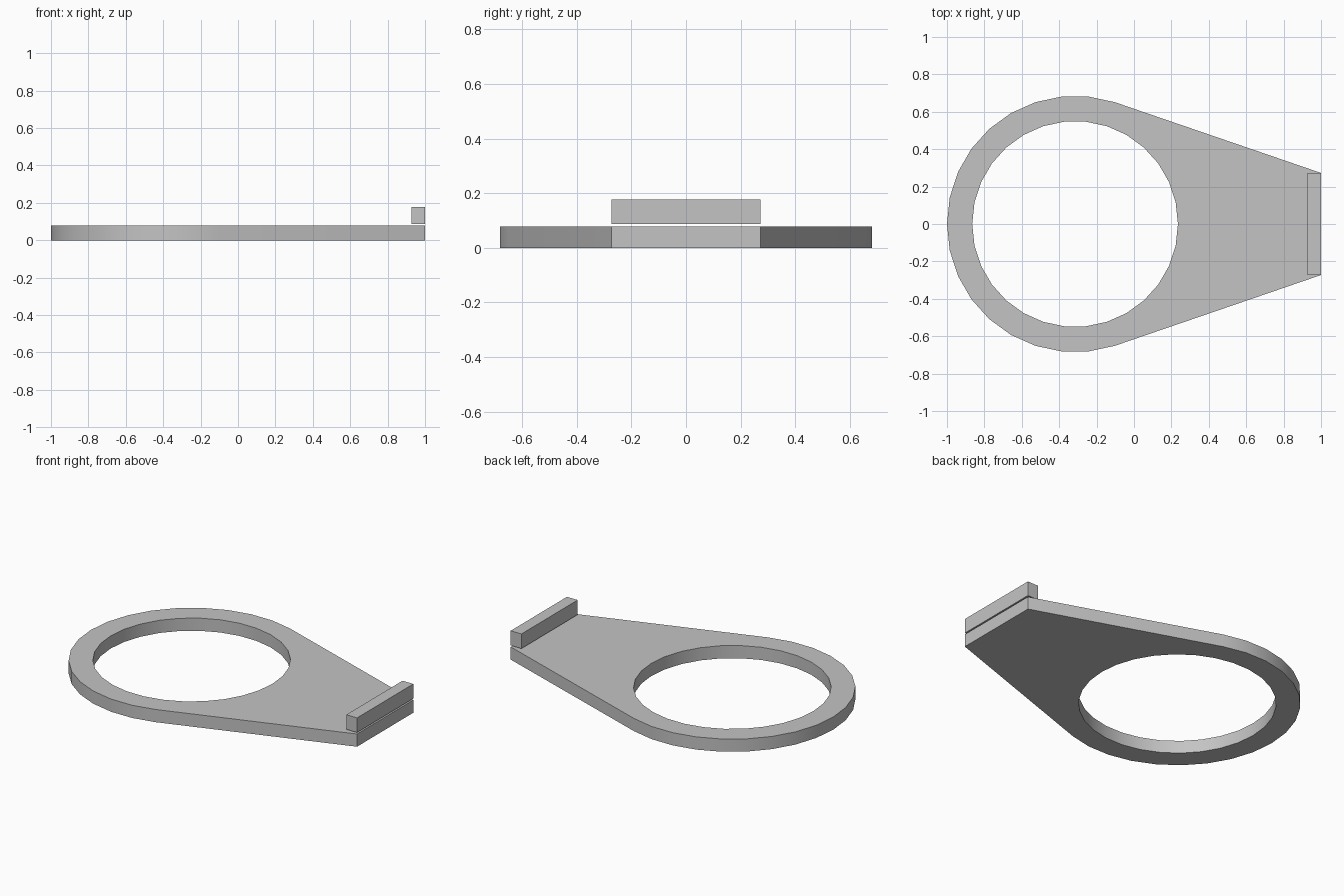
import bpy, bmesh, math

cube = bpy.data.objects.get("Cube")
if cube:
    bpy.data.objects.remove(cube, do_unlink=True)

SIDES = 30
CENTRE_X = -0.315
OUTER_R, INNER_R = 0.685, 0.55
END_X, END_HALF = 1.0, 0.273
PLATE_TOP = 0.078
BAR_BOTTOM, BAR_TOP, BAR_DEPTH = 0.087, 0.177, 0.073

grey = bpy.data.materials.new("plain grey")
grey.use_nodes = True
colour = (0.55, 0.55, 0.55, 1)
grey.diffuse_color = colour
grey.node_tree.nodes["Principled BSDF"].inputs["Base Color"].default_value = colour


def arc(radius, first, last):
    """Points on the ring circle, counted in steps of one side."""
    step = 2 * math.pi / SIDES
    return [(CENTRE_X + radius * math.cos(i * step), radius * math.sin(i * step))
            for i in range(first, last + 1)]


def slab(name, loops, bottom, top):
    """Extrude a flat outline, with optional holes, into a solid."""
    bm = bmesh.new()
    edges = []
    for loop in loops:
        verts = [bm.verts.new((x, y, bottom)) for x, y in loop]
        edges += [bm.edges.new((v, verts[i - 1])) for i, v in enumerate(verts)]
    bmesh.ops.triangle_fill(bm, edges=edges, use_beauty=True, use_dissolve=False)
    result = bmesh.ops.extrude_face_region(bm, geom=bm.faces[:], use_keep_orig=True)
    raised = [g for g in result["geom"] if isinstance(g, bmesh.types.BMVert)]
    bmesh.ops.translate(bm, verts=raised, vec=(0, 0, top - bottom))
    bmesh.ops.recalc_face_normals(bm, faces=bm.faces[:])
    mesh = bpy.data.meshes.new(name)
    bm.to_mesh(mesh)
    bm.free()
    mesh.materials.append(grey)
    obj = bpy.data.objects.new(name, mesh)
    bpy.context.collection.objects.link(obj)
    return obj


# Ring plate: round end, straight tapering sides and a round hole
outline = arc(OUTER_R, 6, SIDES - 6) + [(END_X, -END_HALF), (END_X, END_HALF)]
hole = arc(INNER_R, 0, SIDES - 1)
plate = slab("ring_plate", [outline, hole], 0, PLATE_TOP)

# Bar floating just above the narrow end
bar_x = END_X - BAR_DEPTH
bar_outline = [(bar_x, -END_HALF), (END_X, -END_HALF),
               (END_X, END_HALF), (bar_x, END_HALF)]
slab("end_bar", [bar_outline], BAR_BOTTOM, BAR_TOP)

# Smooth round walls with crisp rims
bpy.ops.object.select_all(action="DESELECT")
plate.select_set(True)
bpy.context.view_layer.objects.active = plate
bpy.ops.object.shade_smooth_by_angle(angle=math.radians(30))
